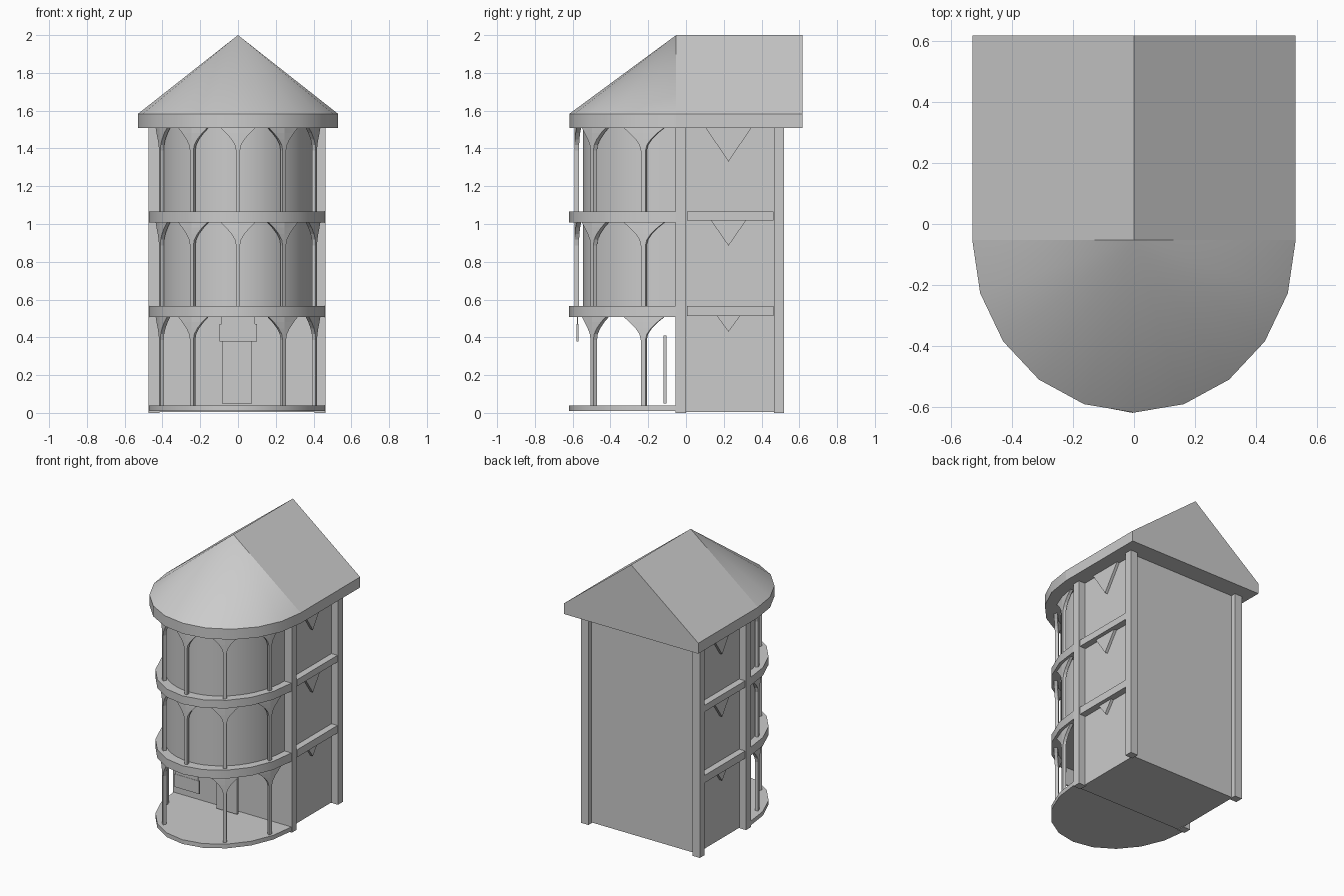
import bpy, bmesh
from math import sin, cos, radians

if "Cube" in bpy.data.objects:
    bpy.data.objects.remove(bpy.data.objects["Cube"])

YC = -0.052  # centre line of the rounded front
XC = -0.005  # the walls sit slightly left of the roof's centre


def make(name, verts, faces, smooth=False):
    me = bpy.data.meshes.new(name)
    me.from_pydata(verts, [], faces)
    bm = bmesh.new()
    bm.from_mesh(me)
    bmesh.ops.recalc_face_normals(bm, faces=bm.faces)
    bm.to_mesh(me)
    bm.free()
    ob = bpy.data.objects.new(name, me)
    bpy.context.collection.objects.link(ob)
    if smooth:
        bpy.context.view_layer.objects.active = ob
        ob.select_set(True)
        bpy.ops.object.shade_smooth_by_angle(angle=radians(30))
        ob.select_set(False)
    return ob


def loft(name, rings, smooth=False):
    n = len(rings[0])
    faces = [list(range(n)), list(range((len(rings) - 1) * n, len(rings) * n))]
    for r in range(len(rings) - 1):
        for i in range(n):
            j = (i + 1) % n
            faces.append([r * n + i, r * n + j, (r + 1) * n + j, (r + 1) * n + i])
    return make(name, [p for ring in rings for p in ring], faces, smooth)


def box(name, x0, x1, y0, y1, z0, z1):
    return loft(name, [[(x0, y0, z), (x1, y0, z), (x1, y1, z), (x0, y1, z)] for z in (z0, z1)])


def arc(rx, ry, a, z, xc=XC):
    a = radians(a)
    return (xc + rx * cos(a), YC - ry * sin(a), z)


def half_round(name, rx, ry, z0, z1, n, smooth=True):
    return loft(name, [[arc(rx, ry, 180 * i / n, z) for i in range(n + 1)] for z in (z0, z1)], smooth)


# Main block and corner pillars
box("main_block", XC - 0.418, XC + 0.418, -0.055, 0.485, 0.005, 1.508)
for s in (-1, 1):
    for y in (-0.055, 0.465):
        xs = sorted((XC + s * 0.41, XC + s * 0.468))
        box("corner_pillar", *xs, y, y + 0.055, 0, 1.508)

# Side ledges and pointed brackets
for s in (-1, 1):
    xs = sorted((XC + s * 0.41, XC + s * 0.465))
    for z0, z1 in ((0.512, 0.565), (1.018, 1.065)):
        box("side_ledge", *xs, 0.005, 0.463, z0, z1)
    for top, half, h in ((0.515, 0.063, 0.085), (1.025, 0.097, 0.14), (1.508, 0.12, 0.178)):
        loft("side_bracket", [[(XC + s * x, 0.225 - half, top), (XC + s * x, 0.225 + half, top),
                               (XC + s * x, 0.225, top - h)] for x in (0.41, 0.438)])

# Rounded floor, balconies and upper storey walls
half_round("ground_floor", 0.465, 0.567, 0.01, 0.04, 10)
half_round("lower_balcony", 0.465, 0.567, 0.507, 0.567, 10)
half_round("upper_balcony", 0.465, 0.567, 1.007, 1.065, 10)
half_round("middle_wall", 0.41, 0.493, 0.567, 1.007, 24)
half_round("top_wall", 0.41, 0.493, 1.065, 1.508, 24)


# Slim columns flaring into arches, curved along the front
def column(a, z0, z1):
    rows = [(1.4, z0), (1.4, z1 - 0.12), (2.2, z1 - 0.09), (4.5, z1 - 0.06), (8.5, z1 - 0.025), (12, z1)]
    rings = []
    for d, z in rows:
        angs = (a - d, a, a + d)
        rings.append([arc(0.439, 0.538, t, z, 0) for t in angs] + [arc(0.419, 0.514, t, z, 0) for t in angs[::-1]])
    loft("arch_column", rings)


for z0, z1 in ((0.04, 0.507), (0.567, 1.007), (1.065, 1.508)):
    for a in (19, 56, 90, 124, 161):
        if not (a == 90 and z0 < 0.1):
            column(a, z0, z1)

# Door and hanging board
box("door", -0.085, 0.075, -0.118, -0.102, 0.05, 0.41)
box("hanging_board", -0.097, 0.1, -0.58, -0.57, 0.378, 0.47)
box("board_hanger", -0.088, 0.09, -0.578, -0.572, 0.47, 0.51)

# Gable roof with a half cone at the front
W, BACK, EAVE, BASE, TOP = 0.53, 0.618, 1.583, 1.508, 2.0
loft("gable_roof", [[(-W, y, BASE), (W, y, BASE), (W, y, EAVE), (0, y, TOP), (-W, y, EAVE)] for y in (YC, BACK)])
n = 10
rim = [arc(W, 0.566, 180 * i / n, z, 0) for z in (BASE, EAVE) for i in range(n + 1)]
m = n + 1
faces = [[i, i + 1, m + i + 1, m + i] for i in range(n)]
faces += [[m + i, m + i + 1, 2 * m] for i in range(n)]
faces += [list(range(m)), [0, m, 2 * m, 2 * m - 1, n]]
make("front_roof", rim + [(0, YC, TOP)], faces, True)
